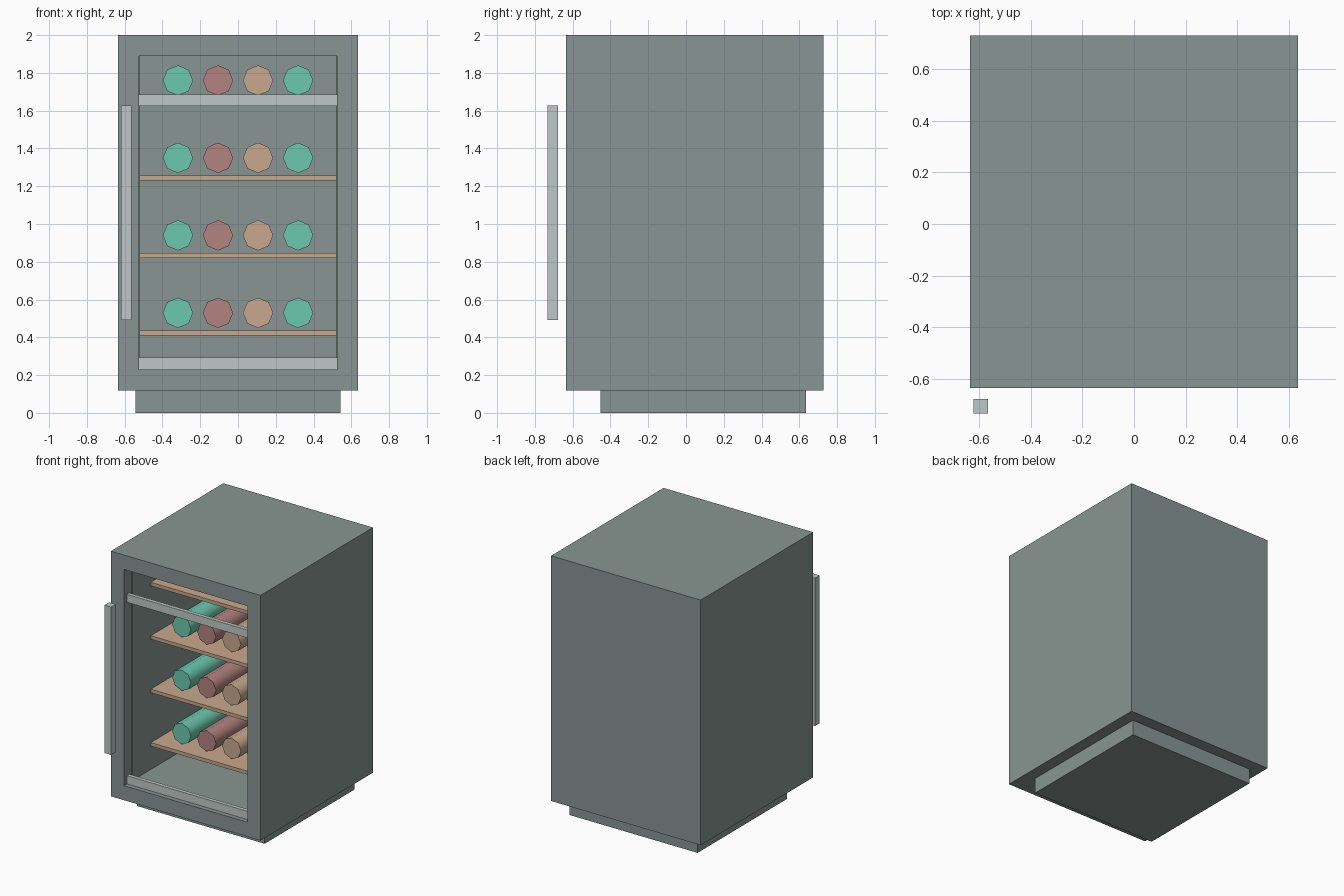
import bpy, bmesh, math
from mathutils import Matrix, Vector

if "Cube" in bpy.data.objects:
    bpy.data.objects.remove(bpy.data.objects["Cube"])


def material(name, rgb):
    lin = [((c / 255 + 0.055) / 1.055) ** 2.4 for c in rgb]
    m = bpy.data.materials.new(name)
    m.diffuse_color = (*lin, 1)
    m.use_nodes = True
    m.node_tree.nodes["Principled BSDF"].inputs["Base Color"].default_value = m.diffuse_color
    return m


GREY = material("cabinet grey", (136, 150, 147))
STEEL = material("light steel", (190, 201, 198))
WOOD = material("shelf wood", (200, 169, 141))
GREEN = material("bottle green", (108, 201, 174))
RED = material("bottle red", (178, 131, 127))


def finish(name, bm, mat):
    bmesh.ops.recalc_face_normals(bm, faces=bm.faces)
    me = bpy.data.meshes.new(name)
    bm.to_mesh(me)
    bm.free()
    me.materials.append(mat)
    ob = bpy.data.objects.new(name, me)
    bpy.context.collection.objects.link(ob)
    return ob


def box_bm(lo, hi):
    lo, hi = Vector(lo), Vector(hi)
    bm = bmesh.new()
    bmesh.ops.create_cube(bm, size=1, matrix=Matrix.Translation((lo + hi) / 2)
                          @ Matrix.Diagonal((*(hi - lo), 1)))
    return bm


def box(name, lo, hi, mat):
    return finish(name, box_bm(lo, hi), mat)


def bottle(name, x, z, mat):
    # eight-sided cylinder lying along y, smooth sides and flat ends
    y0, y1 = -0.23, 0.50
    bm = bmesh.new()
    bmesh.ops.create_cone(bm, cap_ends=True, segments=8, radius1=0.08, radius2=0.08,
                          depth=y1 - y0, matrix=Matrix.Translation((x, (y0 + y1) / 2, z))
                          @ Matrix.Rotation(math.pi / 2, 4, 'X'))
    for f in bm.faces:
        f.smooth = len(f.verts) == 4
    for e in bm.edges:
        e.smooth = all(len(f.verts) == 4 for f in e.link_faces)
    return finish(name, bm, mat)


# Cabinet: box whose front is inset and pushed back to form the hollow
bm = box_bm((-0.635, -0.635, 0.119), (0.635, 0.729, 2.0))
bm.faces.ensure_lookup_table()
front = min(bm.faces, key=lambda f: f.calc_center_median().y)
bmesh.ops.inset_region(bm, faces=[front], thickness=0.111, use_even_offset=True)
back = bmesh.ops.extrude_face_region(bm, geom=[front])
bmesh.ops.translate(bm, vec=(0, 1.255, 0),
                    verts=[v for v in back["geom"] if isinstance(v, bmesh.types.BMVert)])
if front.is_valid:
    bmesh.ops.delete(bm, geom=[front], context='FACES_ONLY')
finish("cabinet", bm, GREY)

# Recessed plinth
box("plinth", (-0.543, -0.452, 0), (0.543, 0.635, 0.119), GREY)

# Thin door seal strips on the inner side walls
for side, x in (("left", -0.522), ("right", 0.522)):
    box(side + "_seal", (x - 0.003, -0.54, 0.23), (x + 0.003, -0.495, 1.889), GREY)

# Door rails and handle
for name, z0, z1 in (("lower_rail", 0.231, 0.294), ("upper_rail", 1.624, 1.685)):
    box(name, (-0.523, -0.60, z0), (0.523, -0.57, z1), STEEL)
box("handle", (-0.62, -0.733, 0.493), (-0.564, -0.677, 1.627), STEEL)

# Shelves, each with four bottles
for row in range(4):
    z = 0.41 + 0.41 * row
    box(f"shelf_{row + 1}", (-0.523, -0.31, z), (0.523, 0.60, z + 0.027), WOOD)
    for col, mat in enumerate((GREEN, RED, WOOD, GREEN)):
        bottle(f"bottle_{row + 1}_{col + 1}", -0.318 + 0.212 * col, z + 0.12, mat)
